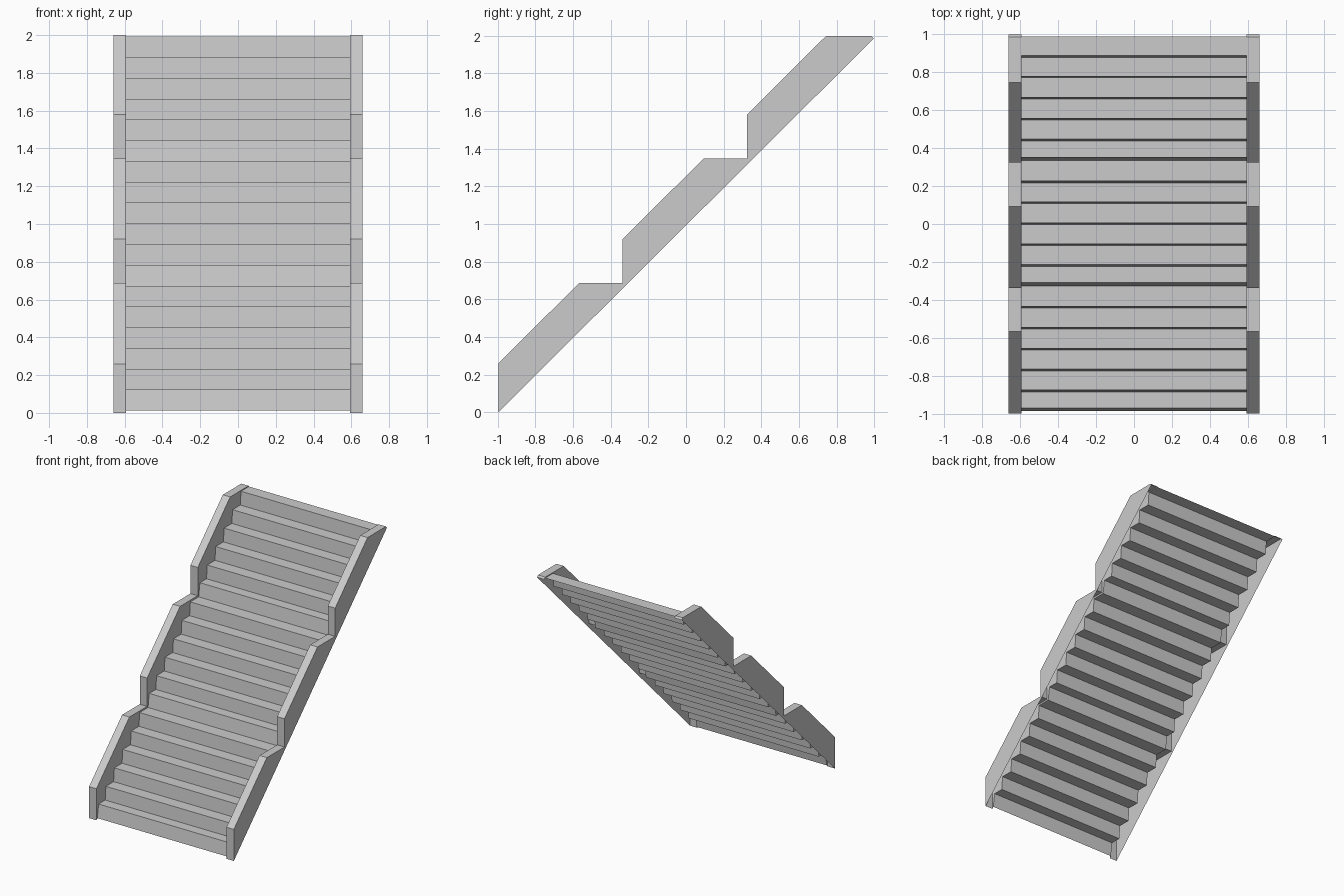
import bpy, bmesh

if "Cube" in bpy.data.objects:
    bpy.data.objects.remove(bpy.data.objects["Cube"])

STEPS, PER_FLIGHT, PITCH = 18, 6, 0.11
X_IN, X_OUT = 0.593, 0.66

grey = bpy.data.materials.new("light grey")
grey.diffuse_color = (0.6, 0.6, 0.6, 1)
grey.use_nodes = True
grey.node_tree.nodes["Principled BSDF"].inputs["Base Color"].default_value = grey.diffuse_color


def finish(name, bm):
    mesh = bpy.data.meshes.new(name)
    bm.to_mesh(mesh)
    bm.free()
    mesh.materials.append(grey)
    obj = bpy.data.objects.new(name, mesh)
    bpy.context.collection.objects.link(obj)
    return obj


# Zigzag stair line (y, z): leaning risers, first riser of each flight set back
zigzag = []
for k in range(STEPS):
    y, z = -0.993 + PITCH * k, 0.013 + PITCH * k
    first = k % PER_FLIGHT == 0
    zigzag.append((y + (0.008 if first else 0), z))
    zigzag.append((y + (0.024 if first else 0.009), z + PITCH))
zigzag.append((0.988, 0.013 + PITCH * STEPS))

# Stepped railing line (y, z): post, slope and flat landing per flight
rail = [(-0.997, 0.0)]
for f in range(3):
    d = 0.66 * f
    if f:
        rail.append((-0.997 + d, 0.687 + d - 0.66))
    rail += [(-0.997 + d, 0.26 + d), (-0.567 + d, 0.687 + d)]
rail[-1] = (0.745, 2.0)
rail += [(0.985, 2.0), (0.997, 1.985)]

# Thin folded sheet of treads and risers
bm = bmesh.new()
left = [bm.verts.new((-X_IN, y, z)) for y, z in zigzag]
right = [bm.verts.new((X_IN, y, z)) for y, z in zigzag]
for i in range(len(zigzag) - 1):
    bm.faces.new((left[i], right[i], right[i + 1], left[i + 1]))
finish("stair_steps", bm)

# Hollow side walls, open underneath, inner panel cut along the steps
bm = bmesh.new()
outer = [bm.verts.new((X_OUT, y, z)) for y, z in rail]
inner = [bm.verts.new((X_IN, y, z)) for y, z in rail]
steps_edge = [bm.verts.new((X_IN, y, z)) for y, z in zigzag]
outer_face = bm.faces.new(outer)
bm.faces.new(inner + steps_edge[::-1])
for i in range(len(rail) - 1):
    bm.faces.new((outer[i], inner[i], inner[i + 1], outer[i + 1]))
bmesh.ops.recalc_face_normals(bm, faces=bm.faces)
outer_face.normal_update()
if outer_face.normal.x < 0:
    bmesh.ops.reverse_faces(bm, faces=bm.faces)
walls = finish("side_walls", bm)
mirror = walls.modifiers.new("both_sides", 'MIRROR')
mirror.use_axis = (True, False, False)
